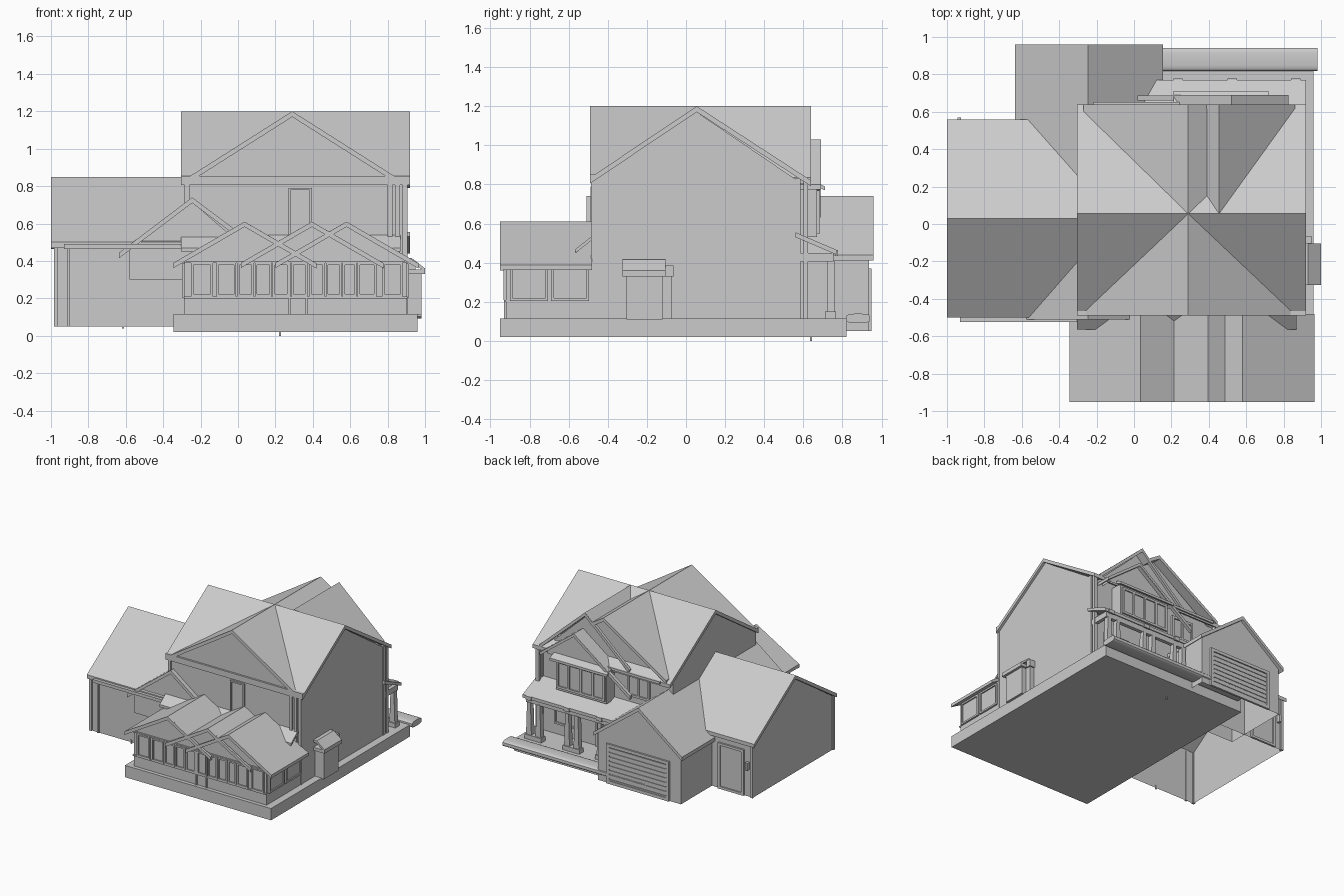
import bpy, bmesh, math

if "Cube" in bpy.data.objects:
    bpy.data.objects.remove(bpy.data.objects["Cube"])


def finish(name, bm):
    me = bpy.data.meshes.new(name)
    bmesh.ops.recalc_face_normals(bm, faces=bm.faces)
    bm.to_mesh(me)
    bm.free()
    ob = bpy.data.objects.new(name, me)
    bpy.context.collection.objects.link(ob)
    return ob


def prism(name, pts, axis, a0, a1, skip=()):
    """Extrude a (horizontal, z) outline along x or y; skip lists edges left open."""
    bm = bmesh.new()
    ends = []
    for a in (a0, a1):
        ends.append([bm.verts.new((a, h, z) if axis == 'x' else (h, a, z)) for h, z in pts])
    n = len(pts)
    for i in range(n):
        if i not in skip:
            j = (i + 1) % n
            bm.faces.new((ends[0][i], ends[0][j], ends[1][j], ends[1][i]))
    for e in ends:
        bm.faces.new(e)
    return finish(name, bm)


def boxes(name, items):
    bm = bmesh.new()
    for x0, x1, y0, y1, z0, z1 in items:
        v = [bm.verts.new((x, y, z)) for x in (x0, x1) for y in (y0, y1) for z in (z0, z1)]
        for f in ((0, 1, 3, 2), (4, 6, 7, 5), (0, 4, 5, 1), (2, 3, 7, 6), (0, 2, 6, 4), (1, 5, 7, 3)):
            bm.faces.new([v[i] for i in f])
    return finish(name, bm)


def roof(name, top, axis, a0, a1, t=0.03):
    return prism(name, top + [(h, z - t) for h, z in reversed(top)], axis, a0, a1)


def house(name, h0, h1, z0, ze, ridge, zr, axis, a0, a1):
    """Gabled wall shell, open below and under the roof."""
    return prism(name, [(h0, z0), (h1, z0), (h1, ze), (ridge, zr), (h0, ze)], axis, a0, a1, (0, 2, 3))


def window(name, axis, pos, out, a0, a1, z0, z1, w=0.012, mullions=0):
    """Raised frame and pane on a wall whose normal is along axis."""
    parts = [(a0, a1, z0, z0 + w, .014), (a0, a1, z1 - w, z1, .014),
             (a0, a0 + w, z0, z1, .014), (a1 - w, a1, z0, z1, .014), (a0, a1, z0, z1, .004)]
    for i in range(mullions):
        c = a0 + (a1 - a0) * (i + 1) / (mullions + 1)
        parts.append((c - w / 2, c + w / 2, z0, z1, .014))
    items = []
    for b0, b1, c0, c1, d in parts:
        p = sorted((pos - out * .003, pos + out * d))
        items.append((b0, b1, *p, c0, c1) if axis == 'y' else (*p, b0, b1, c0, c1))
    boxes(name, items)


# Foundation, tiny drain stubs
boxes("foundation", [(-.345, .96, -.95, .82, .02, .115)])
boxes("drain_stubs", [(.22, .23, .635, .645, 0, .03), (-.62, -.61, -.485, -.475, .04, .07)])

# Main two-storey block
house("main_walls", -.475, .57, .11, .82, .055, 1.17, 'x', -.285, .9)
house("front_gable_wall", -.27, .85, .8, .82, .29, 1.17, 'y', -.475, -.1)
prism("back_gable_wall", [(-.25, .8), (.85, .8), (.455, 1.17), (.39, 1.11), (.29, 1.17)],
      'y', .1, .57, (0, 1, 2, 3, 4))
roof("main_roof", [(-.49, .835), (.055, 1.2), (.64, .82)], 'x', -.305, .92)
roof("front_gable_roof", [(-.27, .845), (.29, 1.2), (.85, .845)], 'y', -.49, .055)
roof("back_gable_roof", [(-.27, .845), (.29, 1.2), (.39, 1.138), (.455, 1.2), (.86, .835)], 'y', .055, .64)
roof("back_rake_trim", [(.06, .84), (.455, 1.2), (.86, .835)], 'y', .615, .638)
boxes("front_eave_band", [(-.305, .92, -.49, -.465, .825, .853)])
boxes("back_gutter", [(-.22, .29, .635, .652, .805, .825)])
boxes("corner_trim", [(x, x + .025, -.487, -.47, .115, .83) for x in (-.285, .8, .84, .88)]
      + [(.875, .905, y, y + .025, .115, .83) for y in (.56, .6)])
window("upper_front_window", 'y', -.475, -1, .27, .395, .52, .79)

# Box window and small gable on the upper rear
boxes("rear_bay", [(.24, .69, .56, .67, .53, .8)])
window("rear_bay_window", 'y', .67, 1, .25, .68, .55, .77, .018, 3)
roof("rear_bay_hood", [(.6, .84), (.71, .79)], 'x', .21, .72, .02)
roof("rear_small_gable", [(.21, .8), (.52, 1.03), (.825, .8)], 'y', .57, .69, .025)
house("rear_small_gable_wall", .26, .78, .79, .81, .52, 1.01, 'y', .57, .655)
roof("rear_long_rake", [(.02, .66), (.52, 1.03)], 'y', .66, .688, .03)
window("rear_side_window", 'y', .57, 1, -.08, .12, .6, .78, .018, 1)

# Left wing and cross-gabled garage
house("wing_walls", -.48, .54, .05, .48, .03, .825, 'x', -.975, -.28)
roof("wing_roof", [(-.5, .5), (.03, .85), (.56, .495)], 'x', -1, -.28)
house("garage_walls", -.61, .13, .05, .43, -.245, .715, 'y', .4, .935)
house("wing_front_gable_wall", -.58, .05, .3, .46, -.245, .715, 'y', -.49, -.3)
garage_top = [(-.635, .445), (-.245, .74), (.155, .44)]
roof("garage_roof", garage_top, 'y', .2, .96)
roof("wing_front_gable", garage_top, 'y', -.51, -.15)
boxes("wing_gutter", [(-.93, -.3, -.525, -.48, .465, .49)])
boxes("wing_corner_trim", [(-.985, -.965, -.49, -.47, .05, .48), (-.915, -.9, -.492, -.475, .05, .47),
                           (-.98, -.955, .53, .55, .05, .48)])

# Slatted garage door with frame, side door and lamp
window("garage_door", 'y', .935, 1, -.51, .05, .05, .37, .025)
boxes("garage_door_slats", [(-.485, .025, .93, .944, .06 + i * .036, .086 + i * .036) for i in range(8)])
window("side_door", 'y', .54, 1, -.9, -.67, .05, .42, .02)
boxes("door_lamp", [(-.945, -.925, .54, .57, .27, .33)])

# Sunroom with three joined gables
prism("sunroom_walls", [(-.285, .11), (.9, .11), (.9, .4), (.58, .585), (.485, .53), (.395, .585),
                        (.215, .48), (.035, .585), (-.285, .4)], 'y', -.92, -.47, (0, 2, 3, 4, 5, 6, 7))
roof("sunroom_roof", [(-.345, .39), (.035, .61), (.215, .506), (.395, .61), (.487, .557), (.58, .61),
                      (.965, .387)], 'y', -.94, -.48, .025)
for i, r in enumerate((.035, .395, .58)):
    roof(f"sunroom_rake_{i}", [(r - .38, .39), (r, .61), (r + .385, .387)], 'y', -.952, -.932 - .002 * i, .028)
front = [(-.25, -.135), (-.115, -.01), (-.005, .085), (.09, .18), (.185, .275), (.285, .37),
         (.38, .465), (.47, .555), (.56, .635), (.64, .74), (.77, .88)]
for i, (a, b) in enumerate(front):
    window(f"sunroom_front_window_{i}", 'y', -.92, -1, a, b, .21, .39)
for i, (a, b) in enumerate(((-.9, -.705), (-.69, -.495))):
    window(f"sunroom_right_window_{i}", 'x', .9, 1, a, b, .205, .385, .014)
    window(f"sunroom_left_window_{i}", 'x', -.285, -1, a, b, .205, .385, .014)
boxes("sunroom_sill", [(-.29, .905, -.93, -.91, .2, .21), (-.29, .905, -.93, -.91, .39, .4)])
boxes("sunroom_door_trim", [(x, x + .012, -.932, -.915, .115, .39) for x in (.27, .36)])
roof("front_skirt_roof", [(-.565, .47), (-.475, .54)], 'x', -.305, .87, .02)

# Bump-out on the right wall
boxes("side_bumpout", [(.89, .98, -.305, -.12, .11, .34), (.89, .94, -.12, -.075, .11, .34)])
roof("side_bumpout_roof", [(.89, .415), (.93, .415), (1.0, .36)], 'y', -.325, -.105, .02)
boxes("side_bumpout_eave", [(.89, 1.0, -.325, -.105, .33, .355), (.89, .95, -.105, -.065, .33, .385)])

# Back porch: shed roof, paired tapered posts, doors
roof("porch_roof", [(.56, .555), (.77, .465)], 'x', .0, .92, .025)
boxes("porch_beam", [(.13, .9, .725, .755, .405, .45), (.87, .9, .57, .755, .405, .45)])
for i, c in enumerate((.83, .49, .2)):
    for s in (-1, 1):
        x = c + s * .042
        prism(f"porch_post_{i}_{'a' if s < 0 else 'b'}",
              [(x - .025, .115), (x + .025, .115), (x + .015, .41), (x - .015, .41)], 'y', .72, .76)
    boxes(f"porch_post_base_{i}", [(c - .075, c + .075, .712, .768, .115, .15)])
    boxes(f"porch_bracket_{i}", [(c + .01, c + .06, .765, .778, .435, .465)])
window("porch_door", 'y', .57, 1, .28, .4, .115, .4, .015)
window("porch_window", 'y', .57, 1, .54, .77, .2, .4, .015, 1)

# Rounded step in front of the porch and garage
step = [(.88 + .062 * math.copysign(abs(math.cos(t)) ** .6, math.cos(t)),
         .115 + .024 * math.copysign(abs(math.sin(t)) ** .6, math.sin(t)))
        for t in (i * math.tau / 20 for i in range(20))]
ob = prism("rounded_step", step, 'x', -.3, .98)
bpy.context.view_layer.objects.active = ob
ob.select_set(True)
bpy.ops.object.shade_smooth_by_angle()
